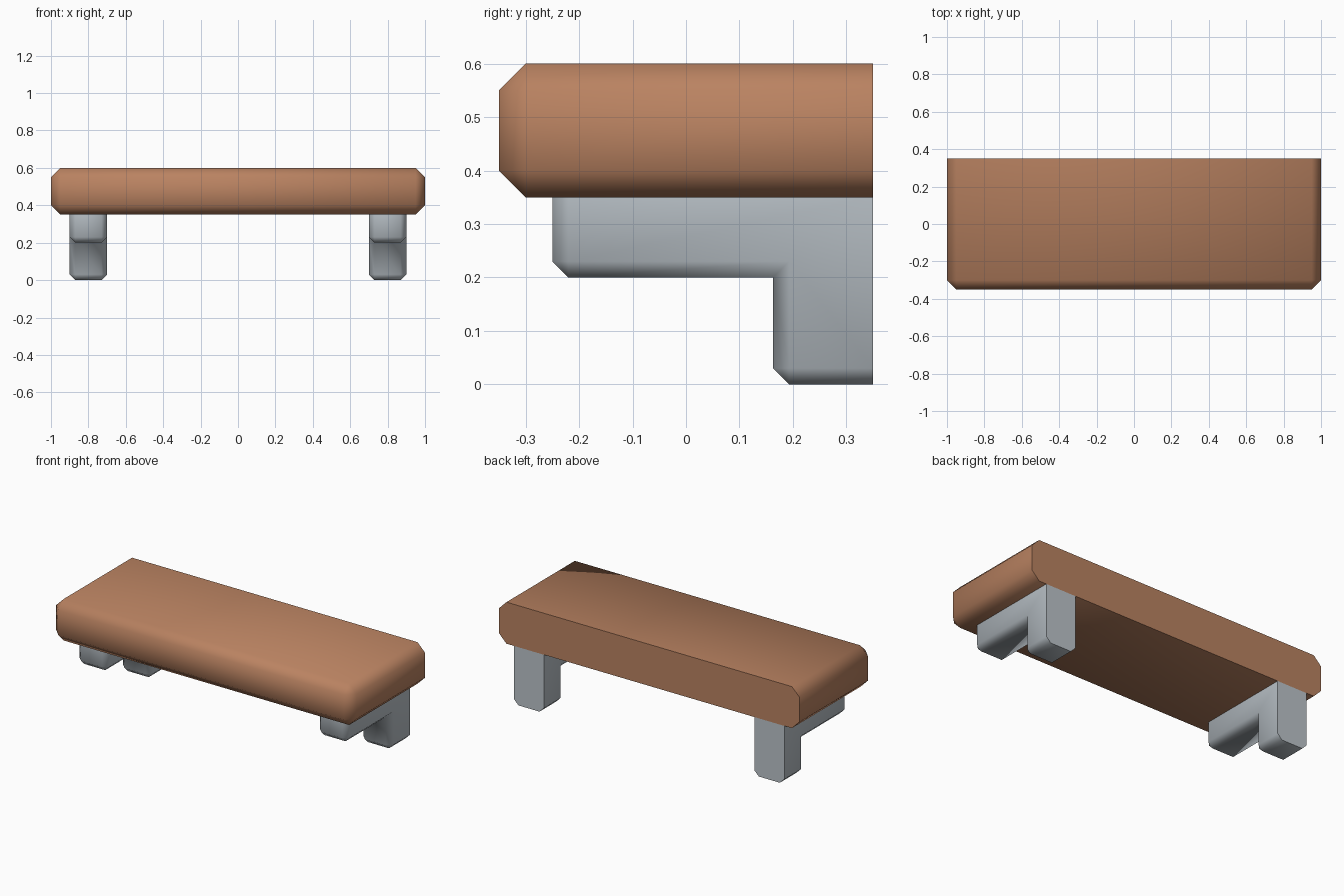
import bpy, bmesh, math

if "Cube" in bpy.data.objects:
    bpy.data.objects.remove(bpy.data.objects["Cube"])

BACK = 0.35      # plane of the flat, unbevelled back


def material(name, rgb):
    m = bpy.data.materials.new(name)
    m.diffuse_color = (*rgb, 1)
    m.use_nodes = True
    m.node_tree.nodes["Principled BSDF"].inputs["Base Color"].default_value = m.diffuse_color
    return m


def extrude_profile(name, profile, x0, x1, chamfer, mat, keep_sharp):
    """Extrude a (y, z) profile along x and chamfer all edges but the kept ones."""
    bm = bmesh.new()
    face = bm.faces.new([bm.verts.new((x0, y, z)) for y, z in profile])
    ext = bmesh.ops.extrude_face_region(bm, geom=[face])
    moved = [v for v in ext["geom"] if isinstance(v, bmesh.types.BMVert)]
    bmesh.ops.translate(bm, verts=moved, vec=(x1 - x0, 0, 0))
    # the extrusion may leave the start cap in place or remove it
    if not face.is_valid:
        bmesh.ops.holes_fill(bm, edges=bm.edges[:])
    bmesh.ops.recalc_face_normals(bm, faces=bm.faces[:])
    edges = [e for e in bm.edges
             if not keep_sharp(e.verts[0].co, e.verts[1].co)]
    bmesh.ops.bevel(bm, geom=edges, offset=chamfer, offset_type='OFFSET',
                    segments=1, profile=0.5, affect='EDGES',
                    clamp_overlap=True)
    bmesh.ops.recalc_face_normals(bm, faces=bm.faces[:])
    mesh = bpy.data.meshes.new(name)
    bm.to_mesh(mesh)
    bm.free()
    mesh.materials.append(mat)
    ob = bpy.data.objects.new(name, mesh)
    bpy.context.collection.objects.link(ob)
    bpy.ops.object.select_all(action='DESELECT')
    ob.select_set(True)
    bpy.context.view_layer.objects.active = ob
    bpy.ops.object.shade_smooth_by_angle(angle=math.radians(60))
    return ob


def near(a, b):
    return abs(a - b) < 1e-4


def on_back(a, b):
    return near(a.y, BACK) and near(b.y, BACK)


def on_leg_seam(a, b):
    # back face, top against the shelf, and the inner corner of the L
    top = near(a.z, 0.35) and near(b.z, 0.35)
    inner = all(near(v.y, 0.163) and near(v.z, 0.2) for v in (a, b))
    return on_back(a, b) or top or inner


wood = material("warm brown wood", (0.49, 0.225, 0.12))
metal = material("pale grey", (0.50, 0.55, 0.59))

# Shelf slab
extrude_profile("shelf", [(-0.35, 0.35), (BACK, 0.35), (BACK, 0.6), (-0.35, 0.6)],
                -1, 1, 0.05, wood, on_back)

# L-shaped brackets, one at each end
bracket = [(-0.25, 0.35), (-0.25, 0.2), (0.163, 0.2), (0.163, 0),
           (BACK, 0), (BACK, 0.35)]
for side, x in (("left", -0.8), ("right", 0.8)):
    extrude_profile(side + "_bracket", bracket, x - 0.1, x + 0.1, 0.03,
                    metal, on_leg_seam)
